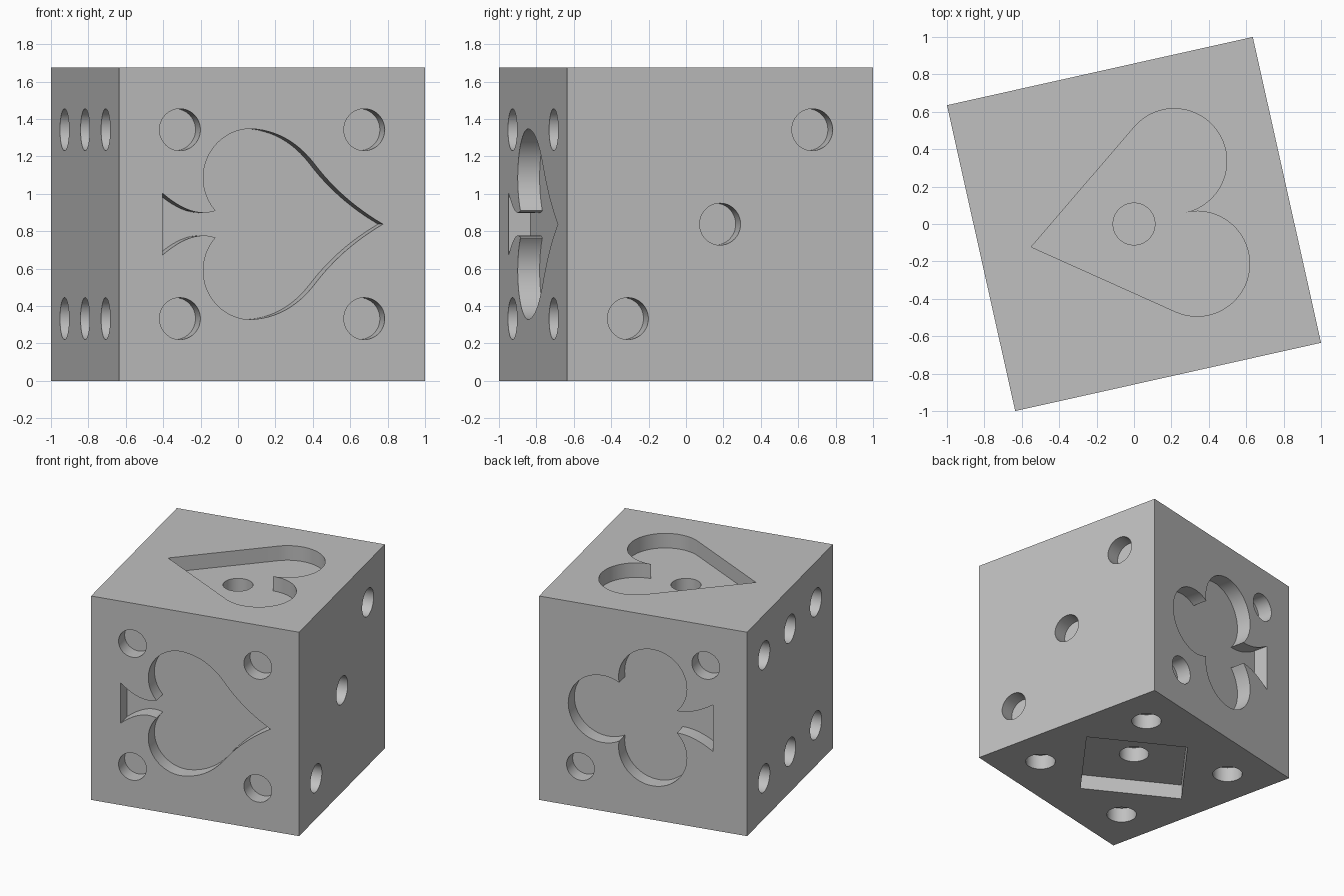
import bpy, bmesh
from math import sin, cos, pi, radians
from mathutils import Matrix, Vector

if "Cube" in bpy.data.objects:
    bpy.data.objects.remove(bpy.data.objects["Cube"], do_unlink=True)

TURN = radians(12.58)
HALF = 1 / (cos(TURN) + sin(TURN))
DEPTH = 0.12
PIP_R = 0.112
P = 0.505          # pip spacing from the face centre
PLACE = Matrix.Translation((0, 0, HALF)) @ Matrix.Rotation(TURN, 4, 'Z')


def arc(cx, cy, r, start, end, n=32):
    angles = [radians(start + (end - start) * i / n) for i in range(n + 1)]
    return [(cx + r * cos(a), cy + r * sin(a)) for a in angles]


def bend(a, b, c, n=12):
    """Quadratic curve from a to c, pulled towards b."""
    a, b, c = Vector(a), Vector(b), Vector(c)
    pts = [a * (1 - t) ** 2 + b * 2 * t * (1 - t) + c * t * t
           for t in [i / n for i in range(n + 1)]]
    return [tuple(p) for p in pts]


def mirrored(half):
    """Close a half outline across the u axis, dropping doubled points."""
    out = []
    for u, v in half + [(u, -v) for u, v in reversed(half)]:
        if not out or (Vector((u, v)) - Vector(out[-1])).length > 1e-4:
            out.append((u, v))
    if (Vector(out[0]) - Vector(out[-1])).length < 1e-4:
        out.pop()
    return out


# Suit outlines, each symmetric about its u axis
spade = mirrored(
    bend((-0.60, 0.165), (-0.44, 0.03), (-0.315, 0.07))
    + arc(-0.115, 0.248, 0.262, 222, 90)
    + bend((-0.115, 0.51), (0.09, 0.50), (0.23, 0.325))[1:]
    + bend((0.23, 0.325), (0.38, 0.13), (0.607, 0))[1:])
club = mirrored(
    arc(-0.328, 0, 0.275, 180, 60.8)
    + arc(0.077, 0.285, 0.275, 189.4, -45)[1:]
    + bend((0.271, 0.09), (0.40, 0.085), (0.562, 0.19)))
heart = mirrored([(-0.563, 0)] + arc(0.283, 0.281, 0.281, 126.7, -90))
diamond = mirrored([(-0.59, 0), (0, 0.51), (0.59, 0)])


def frame(u, v):
    """Matrix taking face coordinates (u, v, outward) onto a side of the die."""
    u, v = Vector(u), Vector(v)
    n = u.cross(v)
    m = Matrix((u, v, n)).transposed().to_4x4()
    return Matrix.Translation(n * HALF) @ m


def add_prism(bm, outline, matrix, depth):
    face = bm.faces.new([bm.verts.new(matrix @ Vector((u, v, -depth)))
                         for u, v in outline])
    new = bmesh.ops.extrude_face_region(bm, geom=[face])["geom"]
    shift = matrix.to_3x3() @ Vector((0, 0, depth + 0.05))
    bmesh.ops.translate(bm, vec=shift,
                        verts=[g for g in new if isinstance(g, bmesh.types.BMVert)])


def make_object(name, bm):
    bmesh.ops.recalc_face_normals(bm, faces=bm.faces)
    mesh = bpy.data.meshes.new(name)
    bm.to_mesh(mesh)
    bm.free()
    ob = bpy.data.objects.new(name, mesh)
    ob.matrix_world = PLACE
    bpy.context.collection.objects.link(ob)
    return ob


# Sides of the die: frame, suit outline, pip positions
X, Y, Z = (1, 0, 0), (0, 1, 0), (0, 0, 1)
NX, NY = (-1, 0, 0), (0, -1, 0)
corners = [(a, b) for a in (-P, P) for b in (-P, P)]
sides = [
    (frame(X, Y), heart, [(0, 0)]),
    (frame(X, NY), diamond, corners + [(0, 0)]),
    (frame(X, Z), spade, corners),
    (frame(NX, Z), club, [(P, P), (-P, -P)]),
    (frame(Y, Z), None, [(-P, -P), (0, 0), (P, P)]),
    (frame(NY, Z), None, corners + [(0, -P), (0, P)]),
]

# Cutters for the suits and the pips; a centre pip sinks below its suit
suits, pips = bmesh.new(), bmesh.new()
for matrix, suit, spots in sides:
    if suit:
        add_prism(suits, suit, matrix, DEPTH)
    for u, v in spots:
        sunk = suit and (u, v) == (0, 0)
        add_prism(pips, arc(u, v, PIP_R, 0, 360, 48)[:-1], matrix,
                  DEPTH * (2 if sunk else 1))
cutters = [make_object("suit_cutter", suits), make_object("pip_cutter", pips)]

# Die body
body = bmesh.new()
bmesh.ops.create_cube(body, size=2 * HALF)
die = make_object("die_body", body)
for cutter in cutters:
    cutter.hide_render = True
    mod = die.modifiers.new(cutter.name, 'BOOLEAN')
    mod.operation = 'DIFFERENCE'
    mod.solver = 'EXACT'
    mod.object = cutter

bpy.ops.object.select_all(action='DESELECT')
bpy.context.view_layer.objects.active = die
die.select_set(True)
for mod in list(die.modifiers):
    bpy.ops.object.modifier_apply(modifier=mod.name)
for cutter in cutters:
    bpy.data.objects.remove(cutter, do_unlink=True)

# Single grey material
grey = bpy.data.materials.new("plain_grey")
grey.use_nodes = True
colour = (0.53, 0.53, 0.53, 1)
grey.diffuse_color = colour
grey.node_tree.nodes["Principled BSDF"].inputs["Base Color"].default_value = colour
die.data.materials.clear()
die.data.materials.append(grey)
bpy.ops.object.shade_smooth_by_angle(angle=radians(30))
